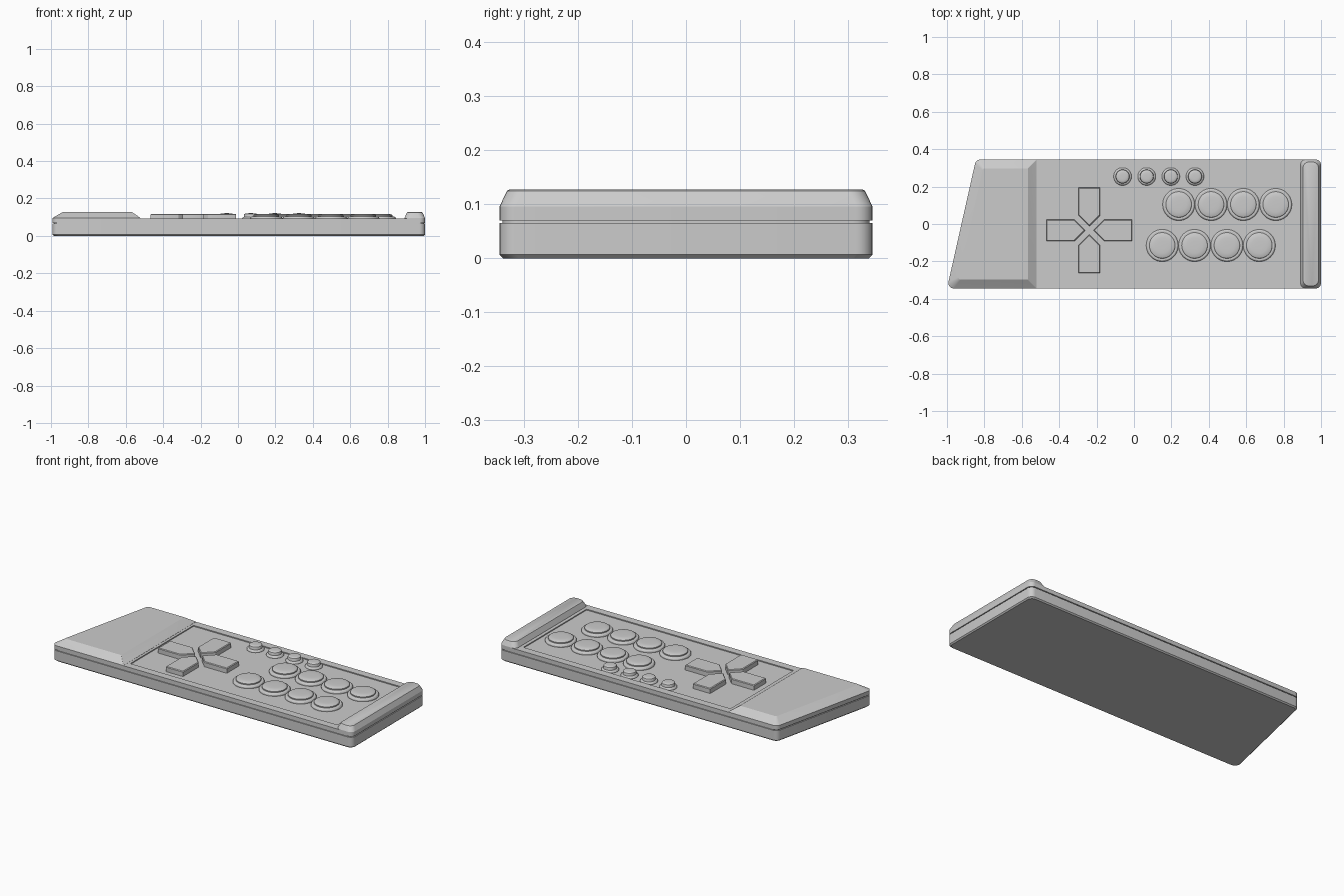
import bpy, math
from mathutils import Vector

if "Cube" in bpy.data.objects:
    bpy.data.objects.remove(bpy.data.objects["Cube"])

SEAM, TOP, FLOOR = 0.07, 0.094, 0.088


def make(name, verts, faces):
    me = bpy.data.meshes.new(name)
    me.from_pydata(verts, [], faces)
    ob = bpy.data.objects.new(name, me)
    bpy.context.collection.objects.link(ob)
    return ob


def inset(poly, d):
    """Offset a counter-clockwise convex polygon inward by d."""
    out, n = [], len(poly)
    for i in range(n):
        p = Vector(poly[i])
        a = (p - Vector(poly[i - 1])).normalized()
        b = (Vector(poly[(i + 1) % n]) - p).normalized()
        na, nb = Vector((-a.y, a.x)), Vector((-b.y, b.x))
        out.append(p + (na + nb) * d / (1 + na.dot(nb)))
    return out


def rounded(poly, radii, seg=6):
    """Replace each polygon corner by an arc of seg steps."""
    out, n = [], len(poly)
    for i in range(n):
        p = Vector(poly[i])
        a = (Vector(poly[i - 1]) - p).normalized()
        b = (Vector(poly[(i + 1) % n]) - p).normalized()
        r, half = radii[i], a.angle(b) / 2
        c = p + (a + b).normalized() * r / math.sin(half)
        start = p + a * r / math.tan(half) - c
        sweep = math.pi - 2 * half
        for k in range(seg + 1):
            t = sweep * k / seg
            out.append(c + Vector((start.x * math.cos(t) - start.y * math.sin(t),
                                   start.x * math.sin(t) + start.y * math.cos(t))))
    return out


def loft(name, rings):
    """Skin a stack of (points, z) rings and cap both ends."""
    n = len(rings[0][0])
    verts = [(p[0], p[1], z) for pts, z in rings for p in pts]
    faces = [tuple(reversed(range(n))), tuple(range(len(verts) - n, len(verts)))]
    for r in range(len(rings) - 1):
        for i in range(n):
            j = (i + 1) % n
            faces.append((r * n + i, r * n + j, (r + 1) * n + j, (r + 1) * n + i))
    return make(name, verts, faces)


def rect(x0, x1, y0, y1):
    return [(x0, y0), (x1, y0), (x1, y1), (x0, y1)]


def stack(name, poly, steps, radii, seg=6):
    """Loft one outline through (inset, z) steps."""
    return loft(name, [(rounded(inset(poly, d), radii, seg), z) for d, z in steps])


# Case halves with a seam groove and a recessed control panel
outline = [(-1, -0.345), (1, -0.345), (1, 0.345), (-0.845, 0.345)]
R = [0.03] * 4
stack("lower_case", outline, [(0.007, 0), (0, 0.007), (0, 0.065)], R)
full, neck = rounded(outline, R), rounded(inset(outline, 0.006), R)
panel = rounded(rect(-0.505, 0.87, -0.3, 0.3), [0.005] * 4)
loft("upper_case", [(neck, 0.06), (neck, SEAM), (full, SEAM), (full, TOP),
                    (panel, TOP), (panel, FLOOR)])

# Raised block on the left with sloped sides
block = [(-1, -0.345), (-0.52, -0.345), (-0.52, 0.345), (-0.845, 0.345)]
loft("left_block", [(rounded(block, [0.03, 0.002, 0.002, 0.03]), 0.09),
                    (rounded(block, [0.03, 0.002, 0.002, 0.03]), 0.095),
                    (rounded(inset(block, 0.047), [0.012, 0.002, 0.002, 0.012]), 0.127)])

# Rounded ridge on the right
stack("right_ridge", rect(0.89, 1, -0.345, 0.345),
      [(0, 0.09), (0, 0.096), (0.012, 0.121), (0.014, 0.125), (0.018, 0.127)], R)

# Four pointed direction keys
for k, side in enumerate(("right", "back", "left", "front")):
    arm = [(0.022, 0), (0.08, -0.058), (0.229, -0.058), (0.229, 0.058), (0.08, 0.058)]
    key = stack("direction_key_" + side, arm,
                [(0, FLOOR - 0.004), (0, 0.114), (0.004, 0.118)], [0.003] * 5, 2)
    key.location = (-0.239, -0.034, 0)
    key.rotation_euler.z = k * math.pi / 2


def lathe(name, x, y, profile, n=40):
    ring = lambda r: [(x + r * math.cos(2 * math.pi * i / n),
                       y + r * math.sin(2 * math.pi * i / n)) for i in range(n)]
    return loft(name, [(ring(r), z) for r, z in profile])


def button(name, x, y, R, r, collar_z, top):
    lathe(name + "_collar", x, y, [(R, FLOOR - 0.004), (R, collar_z - 0.008),
                                   (R - 0.004, collar_z - 0.002), (R - 0.008, collar_z),
                                   (r, collar_z)])
    lathe(name + "_cap", x, y, [(r, FLOOR), (r, top - 0.009), (r * 0.95, top - 0.005),
                                (r * 0.83, top - 0.002), (r * 0.6, top - 0.0005),
                                (r * 0.3, top)])


# Two staggered rows of action buttons and one row of small buttons
for i in range(4):
    button(f"back_button_{i}", 0.239 + 0.173 * i, 0.104, 0.086, 0.069, 0.103, 0.118)
    button(f"front_button_{i}", 0.151 + 0.173 * i, -0.115, 0.086, 0.069, 0.103, 0.118)
    button(f"small_button_{i}", -0.061 + 0.129 * i, 0.254, 0.048, 0.037, 0.1, 0.121)

# Smooth rounded surfaces, keep crisp edges
for ob in bpy.context.collection.objects:
    ob.select_set(True)
    bpy.context.view_layer.objects.active = ob
bpy.ops.object.shade_smooth_by_angle(angle=math.radians(25))
